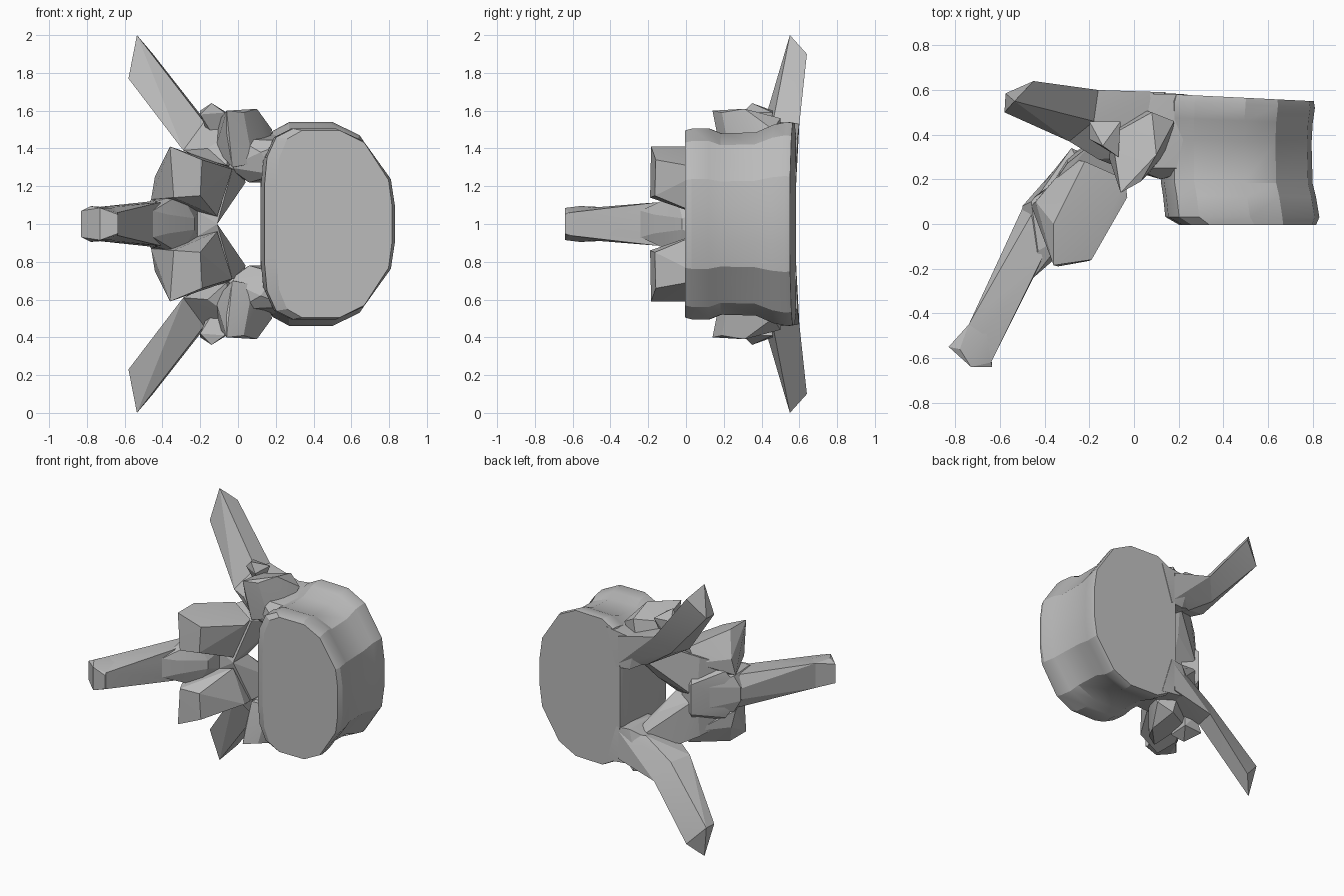
import bpy, bmesh, math

cube = bpy.data.objects.get("Cube")
if cube:
    bpy.data.objects.remove(cube, do_unlink=True)

bone = bpy.data.materials.new("grey bone")
bone.use_nodes = True
GREY = (0.5, 0.5, 0.5, 1)
bone.diffuse_color = GREY
bone.node_tree.nodes["Principled BSDF"].inputs["Base Color"].default_value = GREY


def finish(name, bm, mirror, angle):
    """Make an object centred on the symmetry plane, optionally mirrored across it."""
    bmesh.ops.recalc_face_normals(bm, faces=bm.faces)
    mesh = bpy.data.meshes.new(name)
    bm.to_mesh(mesh)
    bm.free()
    mesh.materials.append(bone)
    obj = bpy.data.objects.new(name, mesh)
    bpy.context.collection.objects.link(obj)
    obj.location.z = 1
    if mirror:
        mod = obj.modifiers.new("Mirror", 'MIRROR')
        mod.use_axis = (False, False, True)
    bpy.ops.object.select_all(action='DESELECT')
    obj.select_set(True)
    bpy.context.view_layer.objects.active = obj
    bpy.ops.object.shade_smooth_by_angle(angle=math.radians(angle))


def hull(name, points, mirror=True):
    """Faceted lump around a few landmark points."""
    bm = bmesh.new()
    for p in points:
        bm.verts.new(p)
    res = bmesh.ops.convex_hull(bm, input=bm.verts)
    loose = set(res["geom_interior"] + res["geom_unused"])
    bmesh.ops.delete(bm, geom=[v for v in loose if isinstance(v, bmesh.types.BMVert)],
                     context='VERTS')
    finish(name, bm, mirror, 12)


def both(points):
    return points + [(x, y, -z) for x, y, z in points]


# Drum-shaped body: one rounded outline swept through rings with a narrow waist
half = [(0, .4), (.02, .7), (.09, .91), (.22, 1), (.55, 1), (.76, .87), (.97, .47), (1, .2)]
outline = half + [(u, -v) for u, v in reversed(half)]
rings = [(-.005, .205, .815, .495), (.03, .14, .83, .505), (.12, .13, .815, .505),
         (.18, .12, .80, .48), (.36, .12, .795, .485), (.45, .12, .80, .525),
         (.52, .12, .81, .54), (.55, .13, .805, .535)]
bm = bmesh.new()
loops = [[bm.verts.new((x0 + u * (x1 - x0), y * (1 + .06 * (1 - u)), v * h))
          for u, v in outline] for y, x0, x1, h in rings]
n = len(outline)
for a, b in zip(loops, loops[1:]):
    for i in range(n):
        j = (i + 1) % n
        bm.faces.new((a[i], a[j], b[j], b[i]))
bm.faces.new(loops[0])
bm.faces.new(loops[-1])
finish("vertebral_body", bm, False, 24)

# Bridges from the body to the arch
hull("pedicle", [(.2, .22, .26), (.16, .585, .22), (.28, .25, .44), (.24, .58, .49),
                 (.06, .3, .22), (.06, .57, .22), (-.05, .25, .3), (-.03, .52, .27),
                 (0, .25, .45), (0, .585, .46), (.12, .2, .38)])

# Arch plates closing the canal
hull("lamina", [(-.11, .27, 0), (-.11, .1, 0), (-.11, .2, .06), (-.3, .3, 0),
                (-.44, .08, 0), (-.05, .4, .13), (.04, .44, .22), (-.03, .2, .29),
                (-.2, .35, .34), (-.3, .27, .29), (.02, .5, .29), (-.43, .08, .2)])

# Facet-bearing processes
hull("lower_articular_process", [(-.36, -.185, .41), (-.34, -.19, .14), (-.2, -.165, .15),
                                 (-.19, -.16, .34), (-.36, 0, .41), (-.46, .08, .13),
                                 (-.44, .1, .25), (-.03, .12, .29), (-.04, .2, .3),
                                 (-.28, .29, .25), (-.11, .1, .04), (-.22, .28, .35)])
hull("upper_articular_process", [(-.06, .14, .6), (.03, .19, .59), (.1, .31, .61),
                                 (.18, .46, .5), (.16, .34, .38), (.08, .24, .32),
                                 (-.06, .17, .48), (-.1, .4, .55), (.08, .5, .56),
                                 (-.12, .32, .4), (.02, .52, .3), (-.03, .2, .3)])
hull("mammillary_bump", [(-.2, .46, .6), (-.2, .38, .58), (-.14, .35, .64), (-.07, .3, .59),
                         (-.06, .46, .59), (-.1, .4, .42), (-.16, .45, .48)])

# Side wings: a slim blade growing from a flared root
wing_base = [(-.29, .37, .39), (-.24, .52, .4), (-.16, .6, .53), (-.18, .46, .54)]
hull("transverse_process", wing_base + [(-.535, .55, 1), (-.45, .64, .9),
                                        (-.58, .5, .77), (-.575, .585, .77)])
hull("transverse_root", wing_base + [(.14, .59, .45), (.14, .585, .25), (-.06, .25, .31),
                                     (-.05, .3, .48), (-.04, .52, .26), (-.2, .33, .35),
                                     (-.16, .29, .4)])

# Central spine: flared root, rear boss and long shaft with a blunt tip
hull("spine_root", both([(-.2, .2, .1), (-.28, .33, .09), (-.46, .1, .13), (-.5, .08, .05),
                         (-.43, -.12, .12), (-.3, -.05, .16), (-.23, -.02, .03),
                         (-.45, -.24, .07), (-.37, -.17, .05)]), False)
hull("spine_boss", both([(-.28, .34, .11), (-.17, .29, .07), (-.24, .26, .2),
                         (-.42, .14, .17), (-.47, .1, .08)]), False)
shaft_end = [(-.64, -.62, .06), (-.65, -.47, .085), (-.74, -.45, .09), (-.75, -.58, .08)]
hull("spine_shaft", both(shaft_end + [(-.5, .07, .04), (-.46, .04, .12), (-.41, -.15, .115),
                                      (-.45, -.24, .06)]), False)
hull("spine_tip", both(shaft_end + [(-.635, -.64, .05), (-.73, -.64, .085),
                                    (-.83, -.55, .07), (-.78, -.56, .095)]), False)
